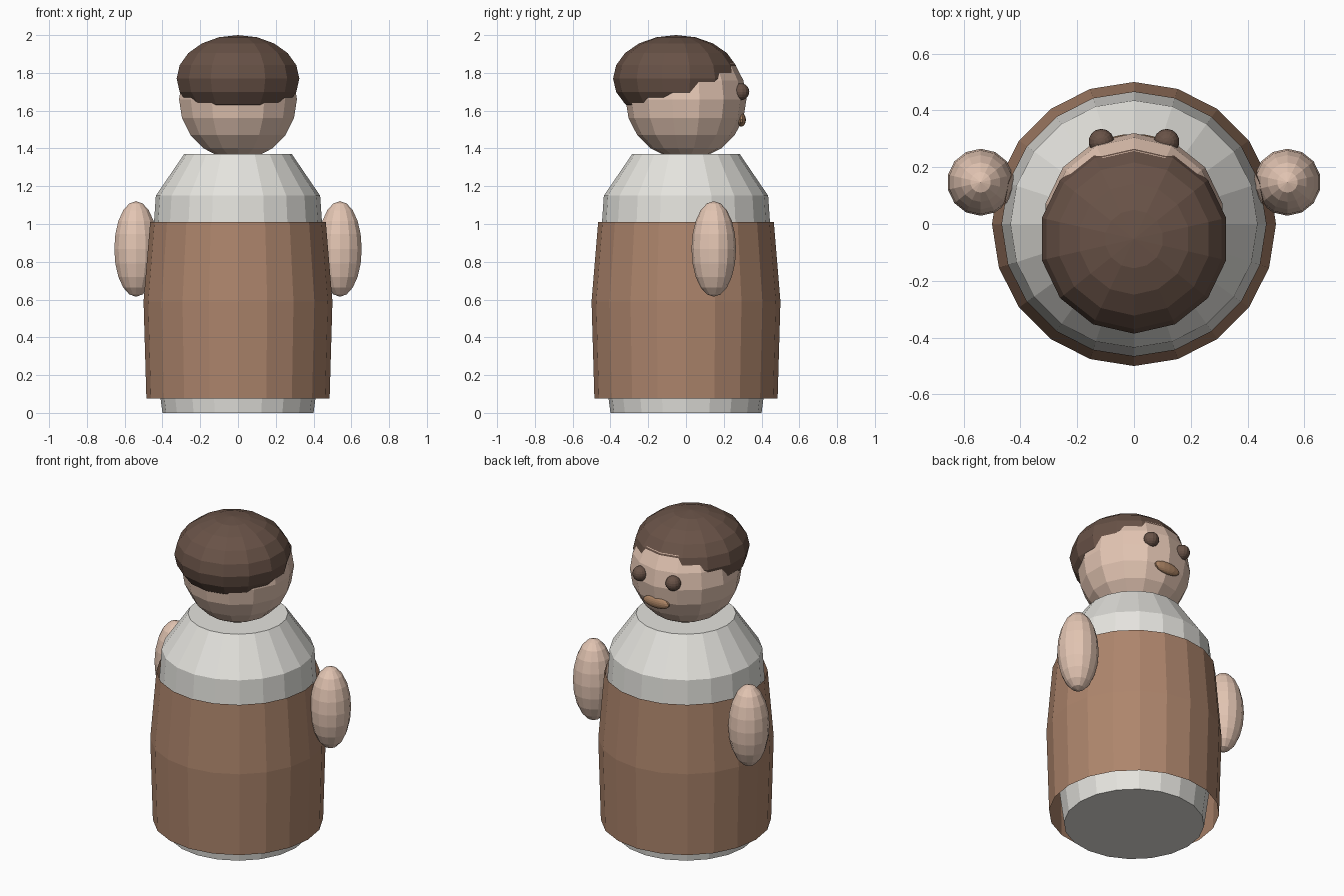
import bpy
import bmesh
import math

cube = bpy.data.objects.get("Cube")
if cube:
    bpy.data.objects.remove(cube, do_unlink=True)


def make_material(name, rgb):
    mat = bpy.data.materials.new(name)
    mat.use_nodes = True
    color = (*rgb, 1.0)
    mat.diffuse_color = color
    mat.node_tree.nodes["Principled BSDF"].inputs["Base Color"].default_value = color
    return mat


cream = make_material("off_white_cloth", (0.78, 0.77, 0.73))
brown = make_material("brown_cloth", (0.42, 0.235, 0.15))
skin = make_material("skin", (0.77, 0.56, 0.45))
dark = make_material("dark_brown", (0.14, 0.085, 0.063))
lip = make_material("lip_brown", (0.42, 0.235, 0.13))


def finish(name, bm, mat):
    mesh = bpy.data.meshes.new(name)
    bm.to_mesh(mesh)
    bm.free()
    mesh.materials.append(mat)
    obj = bpy.data.objects.new(name, mesh)
    bpy.context.collection.objects.link(obj)
    return obj


def lathe(name, profile, mat, capped, sides=20):
    """Stack rings of (radius, height) into a faceted shell."""
    bm = bmesh.new()
    rings = []
    for radius, z in profile:
        angles = [math.tau * i / sides for i in range(sides)]
        rings.append([bm.verts.new((radius * math.cos(a), radius * math.sin(a), z))
                      for a in angles])
    for low, high in zip(rings, rings[1:]):
        for i in range(sides):
            j = (i + 1) % sides
            bm.faces.new((low[i], low[j], high[j], high[i]))
    if capped:
        bm.faces.new(rings[0][::-1])
        bm.faces.new(rings[-1])
    return finish(name, bm, mat)


def ellipsoid(name, center, radii, mat, segments=14, rings=10):
    bm = bmesh.new()
    bmesh.ops.create_uvsphere(bm, u_segments=segments, v_segments=rings, radius=1)
    bmesh.ops.scale(bm, vec=radii, verts=bm.verts)
    obj = finish(name, bm, mat)
    obj.location = center
    return obj


# Robe body and the open tunic around it
lathe("robe", [(0.40, 0), (0.475, 0.57), (0.435, 1.15), (0.285, 1.37)], cream, True)
lathe("tunic", [(0.485, 0.075), (0.50, 0.59), (0.465, 1.01)], brown, False)

# Head and hair
ellipsoid("head", (0, 0, 1.66), (0.32, 0.32, 0.32), skin)
ellipsoid("hair", (0, -0.053, 1.77), (0.333, 0.333, 0.23), dark)

# Mirrored hands and eyes
for side, sign in (("left", 1), ("right", -1)):
    ellipsoid(side + "_hand", (sign * 0.54, 0.147, 0.868), (0.118, 0.118, 0.253), skin)
    ellipsoid(side + "_eye", (sign * 0.115, 0.29, 1.70), (0.045, 0.045, 0.045), dark)

# Mouth
ellipsoid("mouth", (0, 0.293, 1.552), (0.09, 0.024, 0.036), lip)
